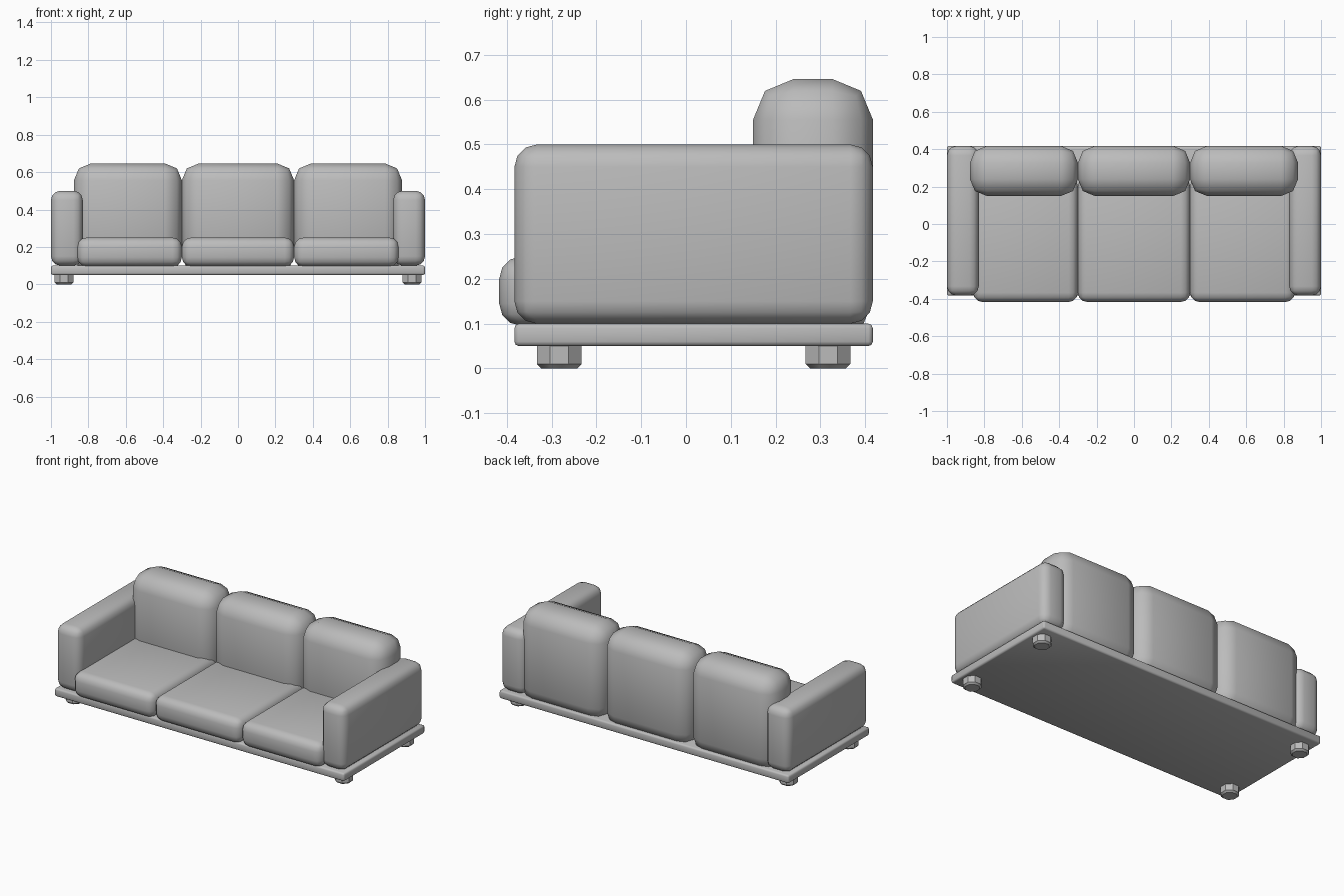
import bpy, bmesh
from mathutils import Matrix, Vector
from math import radians

cube = bpy.data.objects.get("Cube")
if cube:
    bpy.data.objects.remove(cube, do_unlink=True)

GREY = (0.5, 0.5, 0.5, 1)
fabric = bpy.data.materials.new("plain grey")
fabric.use_nodes = True
fabric.diffuse_color = GREY
fabric.node_tree.nodes["Principled BSDF"].inputs["Base Color"].default_value = GREY


def finish(name, bm, angle):
    mesh = bpy.data.meshes.new(name)
    bm.to_mesh(mesh)
    bm.free()
    obj = bpy.data.objects.new(name, mesh)
    bpy.context.collection.objects.link(obj)
    mesh.materials.append(fabric)
    bpy.ops.object.select_all(action="DESELECT")
    obj.select_set(True)
    bpy.context.view_layer.objects.active = obj
    bpy.ops.object.shade_smooth_by_angle(angle=radians(angle))
    return obj


def rounded_box(name, low, high, radius, segments, angle=50):
    """Box between two corners with all edges rounded."""
    low, high = Vector(low), Vector(high)
    bm = bmesh.new()
    bmesh.ops.create_cube(bm, size=1, matrix=Matrix.Translation((low + high) / 2)
                          @ Matrix.Diagonal((high - low).to_4d()))
    bmesh.ops.bevel(bm, geom=bm.edges[:], offset=radius, segments=segments,
                    profile=0.5, affect="EDGES", clamp_overlap=True)
    return finish(name, bm, angle)


def foot(name, x, y):
    """Eight-sided foot with a chamfered bottom rim."""
    bm = bmesh.new()
    bmesh.ops.create_cone(bm, cap_ends=True, segments=8, radius1=0.054, radius2=0.054,
                          depth=0.06, matrix=Matrix.Translation((x, y, 0.03))
                          @ Matrix.Rotation(radians(22.5), 4, "Z"))
    rim = [e for e in bm.edges if all(v.co.z < 0.01 for v in e.verts)]
    bmesh.ops.bevel(bm, geom=rim, offset=0.01, segments=1, affect="EDGES")
    finish(name, bm, 40)


FRONT, BACK = -0.383, 0.417

# Base board
rounded_box("base", (-1, FRONT, 0.05), (1, BACK, 0.10), 0.01, 2)

# Arms and feet on both sides
for side, s in (("left", 1), ("right", -1)):
    xs = sorted((s * 0.83, s))
    rounded_box(side + "_arm", (xs[0], FRONT, 0.10), (xs[1], BACK, 0.50), 0.05, 3)
    foot(side + "_front_foot", s * 0.93, -0.283)
    foot(side + "_back_foot", s * 0.93, 0.317)

# Seat and back cushions; the outer ones tuck into the arms
for place, seat_x, back_x in (("right", (-0.86, -0.3), (-0.877, -0.3)),
                              ("middle", (-0.3, 0.3), (-0.3, 0.3)),
                              ("left", (0.3, 0.86), (0.3, 0.877))):
    rounded_box(place + "_seat_cushion", (seat_x[0], -0.417, 0.095),
                (seat_x[1], 0.25, 0.25), 0.05, 3)
    rounded_box(place + "_back_cushion", (back_x[0], 0.15, 0.06),
                (back_x[1], BACK, 0.646), 0.09, 2)
